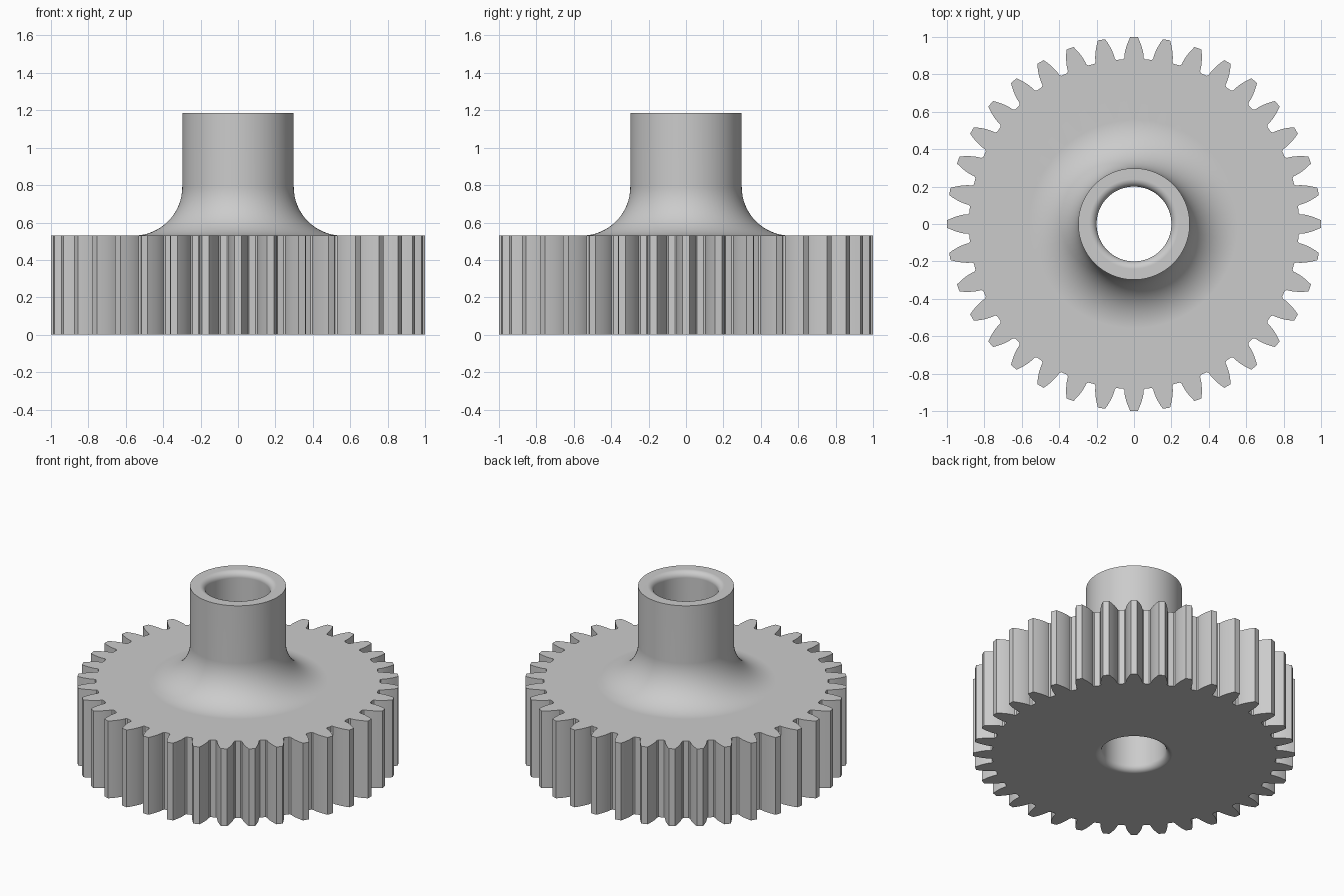
import bpy
import bmesh
from math import radians, sin, cos, tan, acos, pi

cube = bpy.data.objects.get("Cube")
if cube:
    bpy.data.objects.remove(cube, do_unlink=True)

TEETH = 36
TIP, ROOT = 1.0, 0.882
PITCH = 2 * TIP / (TEETH + 2) * TEETH / 2
BASE = PITCH * cos(radians(20))
WHEEL_TOP, HUB_TOP = 0.53, 1.185
BORE, HUB, FILLET, LIP = 0.2, 0.298, 0.26, 0.04


def involute(r):
    """Polar angle swept by an involute of the base circle at radius r."""
    a = acos(min(1, BASE / r))
    return tan(a) - a


def half_angle(r):
    """Half the angle taken up by a tooth at radius r."""
    return pi / (2 * TEETH) + involute(PITCH) - involute(r)


def arc(cx, cz, radius, start, end, steps):
    """Points (radius, height) on a rounded edge of the turned profile."""
    angles = [radians(start + (end - start) * i / steps) for i in range(steps + 1)]
    return [(cx + radius * cos(a), cz + radius * sin(a)) for a in angles]


# Tooth outline: valley floor, involute flank, tip and the mirrored flank
flank = [(-half_angle(r), r) for r in (BASE + (TIP - BASE) * i / 6 for i in range(7))]
side = [(-radians(3.9), ROOT)] + flank
tooth = [(-pi / TEETH, ROOT)] + side + [(0, TIP)] + [(-a, r) for a, r in reversed(side)]
outline = [(2 * pi * n / TEETH + a, r) for n in range(TEETH) for a, r in tooth]

# Turned profile from the wheel's top face over the hub and down the bore
profile = (
    arc(HUB + FILLET, WHEEL_TOP + FILLET, FILLET, 270, 180, 16)
    + [(HUB, HUB_TOP)]
    + arc(BORE + LIP, HUB_TOP - LIP, LIP, 90, 180, 6)
    + arc(BORE + LIP, LIP, LIP, 180, 270, 6)
)

# Toothed wheel, flared hub and bore as one closed surface
bm = bmesh.new()


def ring(z, radius=None):
    return [bm.verts.new(((radius or r) * cos(a), (radius or r) * sin(a), z))
            for a, r in outline]


rings = [ring(0), ring(WHEEL_TOP)] + [ring(z, r) for r, z in profile]
count = len(outline)
for lower, upper in zip(rings, rings[1:] + rings[:1]):
    for i in range(count):
        j = (i + 1) % count
        bm.faces.new((lower[i], lower[j], upper[j], upper[i]))
bmesh.ops.recalc_face_normals(bm, faces=bm.faces)
mesh = bpy.data.meshes.new("spur_gear")
bm.to_mesh(mesh)
bm.free()
gear = bpy.data.objects.new("spur_gear", mesh)
bpy.context.collection.objects.link(gear)

# Plain grey metal
grey = bpy.data.materials.new("plain_grey")
grey.use_nodes = True
grey.diffuse_color = (0.6, 0.6, 0.6, 1)
grey.node_tree.nodes["Principled BSDF"].inputs["Base Color"].default_value = grey.diffuse_color
mesh.materials.append(grey)

# Smooth rounded surfaces, crisp rims and tooth corners
bpy.ops.object.select_all(action="DESELECT")
gear.select_set(True)
bpy.context.view_layer.objects.active = gear
bpy.ops.object.shade_smooth_by_angle(angle=radians(25))
weighted = gear.modifiers.new("flat_face_normals", "WEIGHTED_NORMAL")
weighted.keep_sharp = True
